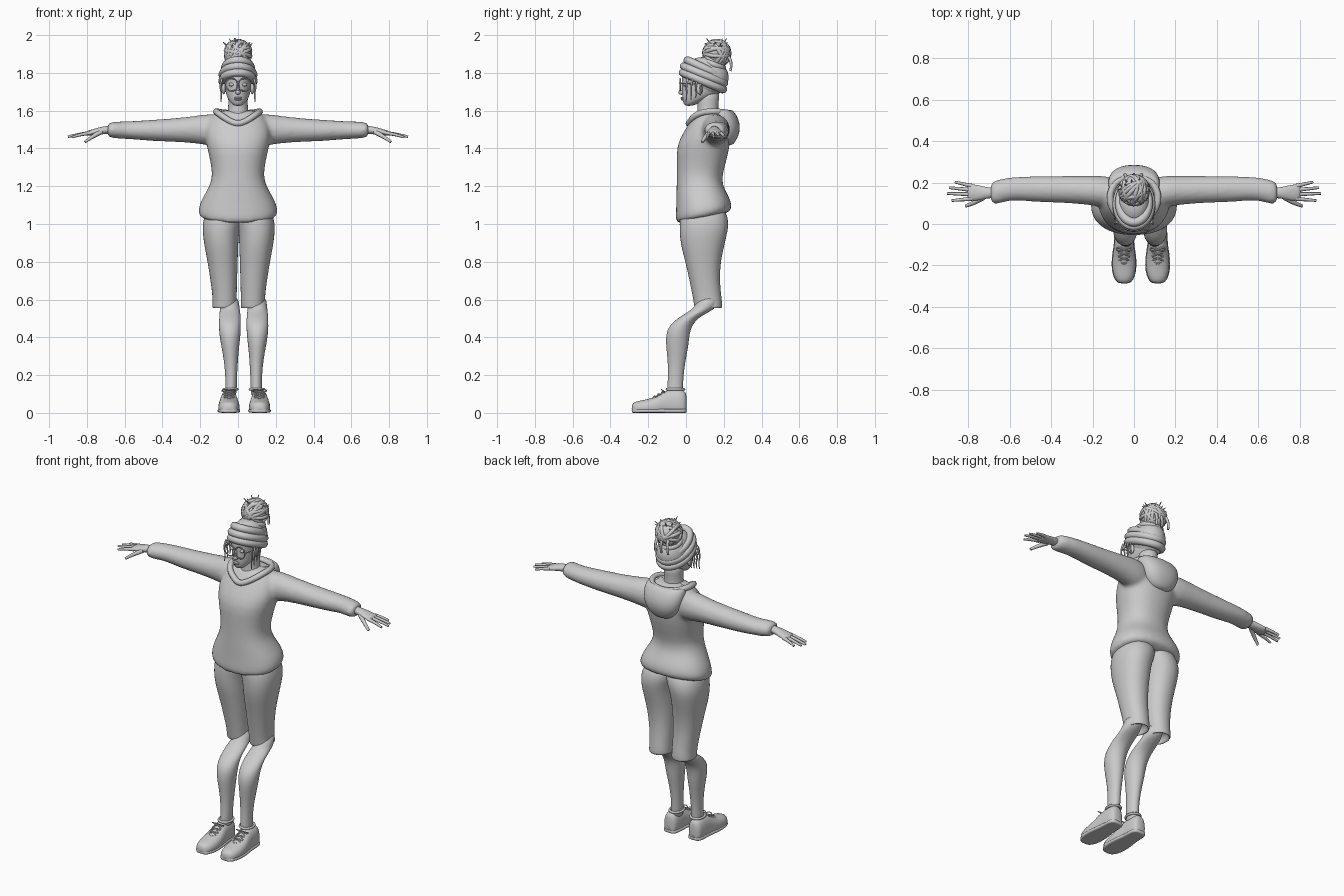
import bpy, bmesh, math, random
from mathutils import Vector, Matrix

random.seed(4)
cube = bpy.data.objects.get("Cube")
if cube:
    bpy.data.objects.remove(cube, do_unlink=True)

clay = bpy.data.materials.new("clay grey")
clay.use_nodes = True
GREY = (0.6, 0.6, 0.6, 1)
clay.diffuse_color = GREY
clay.node_tree.nodes["Principled BSDF"].inputs["Base Color"].default_value = GREY

AXES = {"x": (Vector((0, 1, 0)), Vector((0, 0, 1))),
        "y": (Vector((1, 0, 0)), Vector((0, 0, 1))),
        "z": (Vector((1, 0, 0)), Vector((0, 1, 0)))}


def add_object(name, mesh):
    mesh.materials.clear()
    mesh.materials.append(clay)
    for poly in mesh.polygons:
        poly.use_smooth = True
        poly.material_index = 0
    obj = bpy.data.objects.new(name, mesh)
    bpy.context.collection.objects.link(obj)
    return obj


def skin(bm, sections, axis, power=2.0, floor=None, n=20):
    """Join superellipse sections (centre, half size a, half size b)."""
    u, v = AXES[axis]
    rings = []
    for centre, a, b in sections:
        ring = []
        for i in range(n):
            t = math.tau * i / n
            c, s = math.cos(t), math.sin(t)
            p = (Vector(centre) + u * a * math.copysign(abs(c) ** (2 / power), c)
                 + v * b * math.copysign(abs(s) ** (2 / power), s))
            if floor is not None:
                p.z = max(p.z, floor)
            ring.append(bm.verts.new(p))
        rings.append(ring)
    for lo, hi in zip(rings, rings[1:]):
        for i in range(n):
            j = (i + 1) % n
            bm.faces.new((lo[i], lo[j], hi[j], hi[i]))
    bm.faces.new(rings[0][::-1])
    bm.faces.new(rings[-1])


def finish(name, bm, sub=1):
    bmesh.ops.recalc_face_normals(bm, faces=bm.faces[:])
    mesh = bpy.data.meshes.new(name)
    bm.to_mesh(mesh)
    bm.free()
    obj = add_object(name, mesh)
    if sub:
        obj.modifiers.new("Subdivision", "SUBSURF").levels = sub
        obj.modifiers["Subdivision"].render_levels = sub
    return obj


def loft(name, sections, axis, **kw):
    bm = bmesh.new()
    skin(bm, sections, axis, **kw)
    return finish(name, bm)


def upright(rows):
    """Rows of z, half width, front y, back y."""
    return [((0, (f + b) / 2, z), w, (b - f) / 2) for z, w, f, b in rows]


def ball(name, centre, size, tilt=0.0):
    bm = bmesh.new()
    bmesh.ops.create_uvsphere(bm, u_segments=20, v_segments=12, radius=1)
    bm.transform(Matrix.Translation(centre) @ Matrix.Rotation(tilt, 4, "X")
                 @ Matrix.Diagonal((*size, 1)))
    return finish(name, bm, 0)


def tube(name, points, radius, tip=1.0, closed=False):
    """Smooth tapered tube through control points."""
    curve = bpy.data.curves.new(name, "CURVE")
    curve.dimensions = "3D"
    curve.bevel_depth = radius
    curve.bevel_resolution = 2
    curve.resolution_u = 4
    curve.use_fill_caps = True
    spline = curve.splines.new("NURBS")
    spline.points.add(len(points) - 1)
    for i, p in enumerate(points):
        spline.points[i].co = (*p, 1)
        spline.points[i].radius = 1 + (tip - 1) * i / (len(points) - 1)
    spline.order_u = 3
    spline.use_endpoint_u = not closed
    spline.use_cyclic_u = closed
    temp = bpy.data.objects.new("temp", curve)
    bpy.context.collection.objects.link(temp)
    graph = bpy.context.evaluated_depsgraph_get()
    mesh = bpy.data.meshes.new_from_object(temp.evaluated_get(graph))
    bpy.data.objects.remove(temp)
    return add_object(name, mesh)


def circle(centre, a, b, n=16):
    """Loop of points spanned by the vectors a and b."""
    c, a, b = Vector(centre), Vector(a), Vector(b)
    return [c + a * math.cos(math.tau * i / n) + b * math.sin(math.tau * i / n) for i in range(n)]


# Hooded top: body and sleeves fused into one cloth surface
bm = bmesh.new()
skin(bm, upright([(0.99, .2, -.055, .235), (1.03, .218, -.057, .247), (1.1, .203, -.053, .235),
                  (1.18, .158, -.052, .198), (1.25, .135, -.05, .19), (1.33, .147, -.05, .215),
                  (1.42, .17, -.052, .235), (1.49, .18, -.012, .24), (1.55, .16, .025, .235),
                  (1.585, .125, .055, .215), (1.605, .09, .075, .19)]), "z", power=2.25)
for v in bm.verts:
    v.co.z += .22 * (v.co.y + .05) * max(0, (1.25 - v.co.z) / .25)
for s in (1, -1):
    skin(bm, [((s * x, y, z), a, b) for x, y, z, a, b in (
        (.06, .15, 1.49, .075, .09), (.16, .157, 1.5, .077, .085), (.22, .163, 1.5, .07, .073),
        (.35, .167, 1.497, .065, .062), (.47, .168, 1.495, .064, .056), (.58, .172, 1.497, .056, .047),
        (.63, .162, 1.497, .058, .046), (.67, .152, 1.498, .06, .043), (.695, .15, 1.498, .046, .035))], "x")
hoodie = finish("hooded_top", bm)
remesh = hoodie.modifiers.new("Fuse", "REMESH")
remesh.mode = "VOXEL"
remesh.voxel_size = 0.011
remesh.use_smooth_shade = True
soft = hoodie.modifiers.new("Soften", "SMOOTH")
soft.factor, soft.iterations = 0.5, 6

# Folded hood and the collar leading round to the front
loft("hood", upright([(1.415, .035, .18, .245), (1.435, .075, .17, .262), (1.48, .108, .15, .285),
                      (1.53, .124, .13, .288), (1.58, .128, .12, .268), (1.608, .115, .125, .243),
                      (1.6, .095, .135, .225), (1.565, .07, .14, .2)]), "z", power=2.3)
half = [(.035, .022, 1.54), (.08, .04, 1.568), (.112, .085, 1.592), (.118, .15, 1.597), (.08, .215, 1.59)]
tube("collar", [(0, .012, 1.53)] + half + [(0, .235, 1.585)]
     + [(-x, y, z) for x, y, z in reversed(half)], .017, closed=True)

# Neck, head and face
loft("neck", upright([(1.52, .075, .05, .2), (1.57, .06, .055, .175), (1.61, .052, .062, .17),
                      (1.66, .052, .06, .175), (1.71, .055, .06, .18)]), "z")
loft("head", upright([(1.625, .018, -.002, .03), (1.635, .034, -.013, .06), (1.66, .054, -.02, .12),
                      (1.69, .065, -.022, .18), (1.73, .072, -.02, .205), (1.78, .08, -.026, .22),
                      (1.83, .08, -.012, .21), (1.87, .06, .025, .18), (1.885, .025, .07, .13)]), "z")
ball("nose", (0, -.023, 1.697), (.013, .017, .013))
ball("nose_bridge", (0, -.02, 1.722), (.008, .013, .03), -.25)
ball("upper_lip", (0, -.02, 1.668), (.021, .009, .005))
ball("lower_lip", (0, -.018, 1.659), (.018, .009, .006))
for side, s in (("left", 1), ("right", -1)):
    ball(side + "_eye", (s * .033, -.004, 1.738), (.016, .012, .009))
    ball(side + "_ear", (s * .076, .068, 1.718), (.011, .02, .032), .2)
    tube(side + "_lens_frame", circle((s * .034, -.031, 1.737), (.033, 0, 0), (0, 0, .034)), .0035, closed=True)
    tube(side + "_temple", [(s * .066, -.03, 1.745), (s * .08, -.01, 1.745), (s * .084, .06, 1.74)], .003)
tube("glasses_bridge", [(-.006, -.032, 1.744), (0, -.035, 1.749), (.006, -.032, 1.744)], .003)

# Hair, wrapped band and bun
ball("back_hair", (0, .118, 1.775), (.088, .108, .1))
for k, (z, rx, ry) in enumerate(((1.757, .083, .108), (1.79, .082, .108), (1.822, .07, .095))):
    tube("band_wrap_%d" % k, circle((0, .09 + k * .006, z), (rx, 0, 0), (0, ry, -.045), 20), .022, closed=True)
BUN = Vector((0, .163, 1.903))
ball("bun", BUN, (.068, .07, .068))
tube("bun_tie", circle((0, .145, 1.845), (.055, 0, 0), (0, .052, -.02)), .017, closed=True)
for k in range(12):
    a = Vector([random.uniform(-1, 1) for _ in range(3)]).normalized()
    b = a.cross(Vector([random.uniform(-1, 1) for _ in range(3)])).normalized()
    tube("bun_lock_%d" % k, circle(BUN, a * .068, b * .068), .011, closed=True)
for k in range(14):
    t = random.uniform(0, math.tau)
    d = Vector((math.cos(t) * .6, math.sin(t) * .6, random.uniform(.3, .9))).normalized()
    end = BUN + d * random.uniform(.085, .1)
    end.z = min(end.z, 1.993)
    tube("wisp_%d" % k, [BUN + d * .05, BUN + d * .078, end], .005, .4)
for k, x in enumerate((-.035, 0, .03)):
    tube("back_lock_%d" % k, [(x, .21, 1.9), (x * 1.2, .25, 1.87), (x * 1.3, .235, 1.81)], .01, .6)
for side, s in (("left", 1), ("right", -1)):
    for k in range(4):
        y = k * .025
        tube("%s_strand_%d" % (side, k), [(s * .084, y + .01, 1.77), (s * .097, y, 1.73),
             (s * .086, y + .005, 1.69), (s * .09, y, 1.645 + .012 * k)], .006, .4)

for side, s in (("left", 1), ("right", -1)):
    # Hand with spread fingers
    loft(side + "_palm", [((s * x, y, z), a, b) for x, y, z, a, b in (
        (.66, .15, 1.5, .026, .022), (.71, .15, 1.497, .026, .021), (.745, .15, 1.49, .037, .019),
        (.785, .152, 1.482, .041, .015), (.805, .154, 1.479, .034, .011))], "x")
    for finger, y, tip in (("index", .122, (.878, .113, 1.46)), ("middle", .143, (.9, .147, 1.462)),
                           ("ring", .164, (.891, .175, 1.463)), ("little", .183, (.862, .202, 1.464))):
        end = Vector(tip)
        root = Vector((.78, y, 1.482))
        mid = (root + end) / 2 + Vector((0, 0, .005))
        tube(side + "_" + finger + "_finger", [(s * p.x, p.y, p.z) for p in (root, mid, end)], .0105, .6)
    tube(side + "_thumb", [(s * .725, .13, 1.487), (s * .77, .1, 1.465), (s * .81, .087, 1.434)], .014, .55)

    # Knee length shorts, ending in a turned in hem
    def leg_rows(rows, shift):
        return [((s * (i + o) / 2 + shift, (f + b) / 2, z), (o - i) / 2, (b - f) / 2)
                for z, i, o, f, b in rows]
    loft(side + "_shorts_leg", leg_rows((
        (1.12, -.04, .15, -.02, .19), (1.03, -.03, .19, -.035, .228), (.97, -.002, .194, -.036, .225),
        (.89, .002, .184, -.03, .204), (.8, .005, .166, -.004, .184), (.7, .008, .15, .018, .178),
        (.6, .011, .137, .038, .19), (.565, .009, .141, .043, .193), (.552, .012, .138, .046, .19),
        (.556, .022, .128, .056, .18), (.6, .03, .12, .065, .17)), .004), "z", power=2.2)

    # Lower leg
    loft(side + "_lower_leg", leg_rows((
        (.62, .03, .12, .07, .17), (.565, .022, .124, .05, .172), (.535, .018, .128, .012, .125),
        (.505, .015, .13, -.04, .066), (.46, .014, .132, -.093, .03), (.41, .016, .129, -.108, .018),
        (.35, .024, .118, -.106, .013), (.28, .03, .105, -.097, -.002), (.2, .035, .097, -.095, -.013),
        (.13, .036, .097, -.1, -.016), (.08, .038, .1, -.1, -.016)), .03), "z")

    # Shoe, sole, ankle rim and laces
    cx = s * .081 + .033
    shoe = ((-.288, .022, .045), (-.272, .043, .06), (-.225, .058, .068), (-.165, .057, .082),
            (-.125, .051, .108), (-.095, .046, .124), (-.04, .045, .126), (-.008, .04, .12), (.004, .024, .1))
    loft(side + "_shoe", [((cx, y, t * .4), w, t * .6) for y, w, t in shoe], "y", power=2.3, floor=.006)
    loft(side + "_sole", [((cx, y, .011), w * 1.04 + .001, .011) for y, w, t in shoe], "y", power=4)
    tube(side + "_shoe_rim", circle((s * .07 + .03, -.056, .125), (.037, 0, 0), (0, .046, 0)), .007, closed=True)
    for k in range(4):
        y, z = -.115 - k * .022, .117 - k * .0125
        for d in (1, -1):
            tube("%s_lace_%d_%d" % (side, k, d), [(cx - d * .027, y, z - .01), (cx, y - .008, z + .006),
                                                  (cx + d * .027, y - .018, z - .019)], .0035)
    for d in (1, -1):
        tube("%s_bow_%d" % (side, d), circle((cx + d * .02, -.122, .118), (.018, 0, 0), (0, .009, -.006), 10),
             .003, closed=True)
